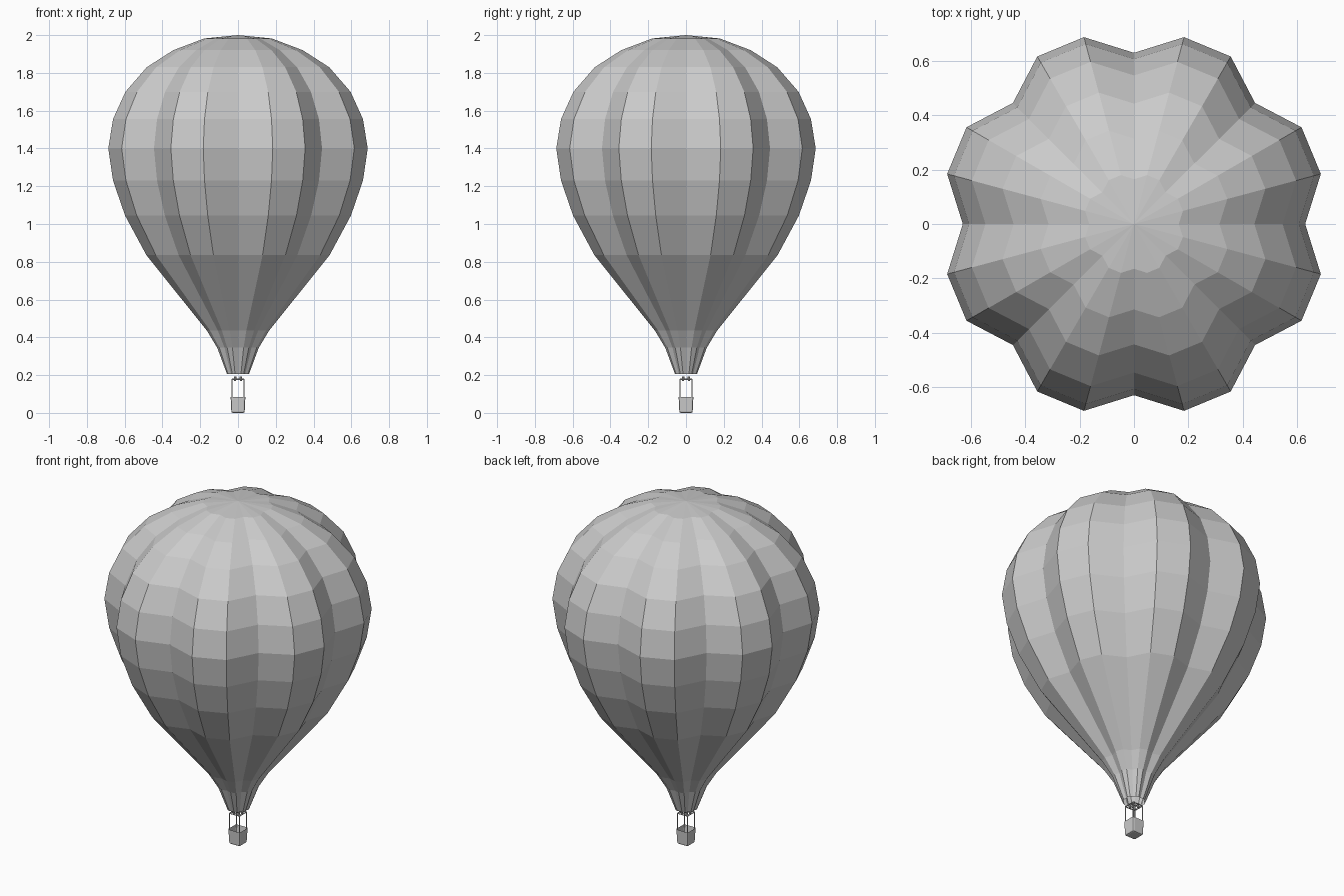
import bpy, bmesh, math
from mathutils import Vector

cube = bpy.data.objects.get("Cube")
if cube:
    bpy.data.objects.remove(cube, do_unlink=True)

grey = bpy.data.materials.new("plain grey")
grey.use_nodes = True
grey.diffuse_color = (0.6, 0.6, 0.6, 1)
grey.node_tree.nodes["Principled BSDF"].inputs["Base Color"].default_value = (0.6, 0.6, 0.6, 1)


def finish(name, bm):
    bmesh.ops.recalc_face_normals(bm, faces=bm.faces)
    mesh = bpy.data.meshes.new(name)
    bm.to_mesh(mesh)
    bm.free()
    mesh.materials.append(grey)
    obj = bpy.data.objects.new(name, mesh)
    bpy.context.collection.objects.link(obj)
    return obj


def rod(name, a, b, r0, r1=None, sides=8):
    a, b = Vector(a), Vector(b)
    bm = bmesh.new()
    bmesh.ops.create_cone(bm, cap_ends=True, segments=sides, radius1=r0,
                          radius2=r0 if r1 is None else r1, depth=(b - a).length)
    turn = (b - a).to_track_quat('Z', 'Y').to_matrix().to_4x4()
    turn.translation = (a + b) / 2
    bm.transform(turn)
    return finish(name, bm)


# Envelope: eight lobes, each third rib pulled in to form a valley
profile = [(0.060, 0.205), (0.114, 0.345), (0.17, 0.435), (0.502, 0.835),
           (0.619, 1.045), (0.685, 1.23), (0.711, 1.40), (0.685, 1.555),
           (0.617, 1.70), (0.500, 1.83), (0.355, 1.92), (0.186, 1.982)]
RIBS = 24
bm = bmesh.new()
rings = []
for radius, z in profile:
    ring = []
    for i in range(RIBS):
        a = math.tau * i / RIBS
        r = radius * (0.885 if i % 3 == 0 else 1)
        ring.append(bm.verts.new((r * math.cos(a), r * math.sin(a), z)))
    rings.append(ring)
crown = bm.verts.new((0, 0, 2))
for i in range(RIBS):
    j = (i + 1) % RIBS
    for low, high in zip(rings, rings[1:]):
        bm.faces.new((low[i], low[j], high[j], high[i]))
    bm.faces.new((rings[-1][i], rings[-1][j], crown))
finish("envelope", bm)

# Basket: rounded open box, slightly narrower at the floor
bm = bmesh.new()
bmesh.ops.create_cube(bm, size=1)
for v in bm.verts:
    half = 0.039 if v.co.z > 0 else 0.035
    v.co = Vector((math.copysign(half, v.co.x), math.copysign(half, v.co.y),
                   0.085 if v.co.z > 0 else 0))
edges = [e for e in bm.edges if min(v.co.z for v in e.verts) < 0.01]
bmesh.ops.bevel(bm, geom=edges, offset=0.008, segments=2, profile=0.5, affect='EDGES')
bm.normal_update()
top = max(bm.faces, key=lambda f: f.calc_center_median().z)
bmesh.ops.inset_region(bm, faces=[top], thickness=0.006)
for v in top.verts:
    v.co.z = 0.012
    v.co.x *= 0.9
    v.co.y *= 0.9
finish("basket", bm)

# Uprights, burner frame and burners
corners = [(1, 1), (-1, 1), (-1, -1), (1, -1)]
H, TOP = 0.032, 0.178
for n, (sx, sy) in enumerate(corners):
    tx, ty = corners[(n + 1) % 4]
    rod("upright", (sx * H, sy * H, 0.07), (sx * H, sy * H, TOP), 0.003)
    rod("frame_bar", (sx * H, sy * H, TOP), (tx * H, ty * H, TOP), 0.003)
    rod("burner", (sx * 0.015, sy * 0.015, 0.168),
        (sx * 0.015, sy * 0.015, 0.193), 0.005, 0.007)
for s in (-1, 1):
    rod("burner_rail", (-H, s * 0.015, TOP), (H, s * 0.015, TOP), 0.0025)
